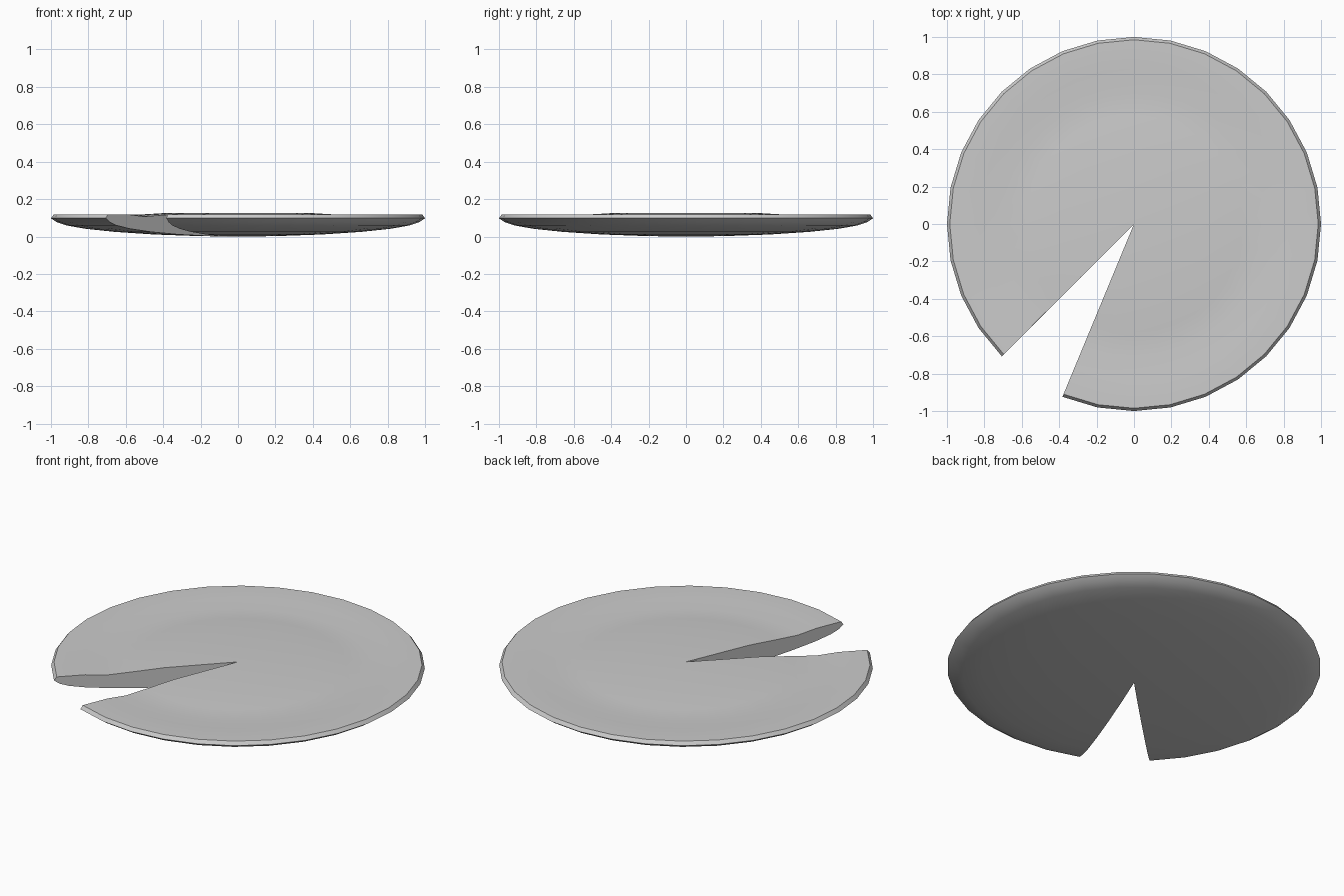
import bpy, bmesh, math

if "Cube" in bpy.data.objects:
    bpy.data.objects.remove(bpy.data.objects["Cube"])

# Closed half profile (radius, z): bottom centre, bowl, rim, groove, raised centre
PROFILE = [(0.0, 0.005), (0.2, 0.007), (0.45, 0.016), (0.66, 0.030), (0.82, 0.047),
           (0.92, 0.065), (0.97, 0.082), (1.0, 0.103), (0.985, 0.123),
           (0.83, 0.123), (0.71, 0.112), (0.58, 0.119), (0.40, 0.130), (0.0, 0.132)]
SIDES = 32
START = math.radians(-112.5)   # right edge of the notch
STEPS = 30                     # two of the 32 segments are left out

bm = bmesh.new()
bottom = bm.verts.new((0, 0, PROFILE[0][1]))
top = bm.verts.new((0, 0, PROFILE[-1][1]))
rings = []
for i in range(STEPS + 1):
    a = START + i * 2 * math.pi / SIDES
    rings.append([bottom] + [bm.verts.new((r * math.cos(a), r * math.sin(a), z))
                             for r, z in PROFILE[1:-1]] + [top])

# Skin of the pad
for p, q in zip(rings, rings[1:]):
    for k in range(len(PROFILE) - 1):
        corners = [p[k], q[k], q[k + 1], p[k + 1]]
        bm.faces.new(list(dict.fromkeys(corners)))

# Two walls of the notch
bm.faces.new(rings[0])
bm.faces.new(rings[-1][::-1])
bmesh.ops.recalc_face_normals(bm, faces=bm.faces)

mesh = bpy.data.meshes.new("lily_pad")
bm.to_mesh(mesh)
bm.free()
pad = bpy.data.objects.new("lily_pad", mesh)
bpy.context.collection.objects.link(pad)
bpy.context.view_layer.objects.active = pad
pad.select_set(True)
pad.location.z = -0.005
mesh.transform(pad.matrix_basis)
pad.location.z = 0
bpy.ops.object.shade_smooth_by_angle(angle=math.radians(30))
